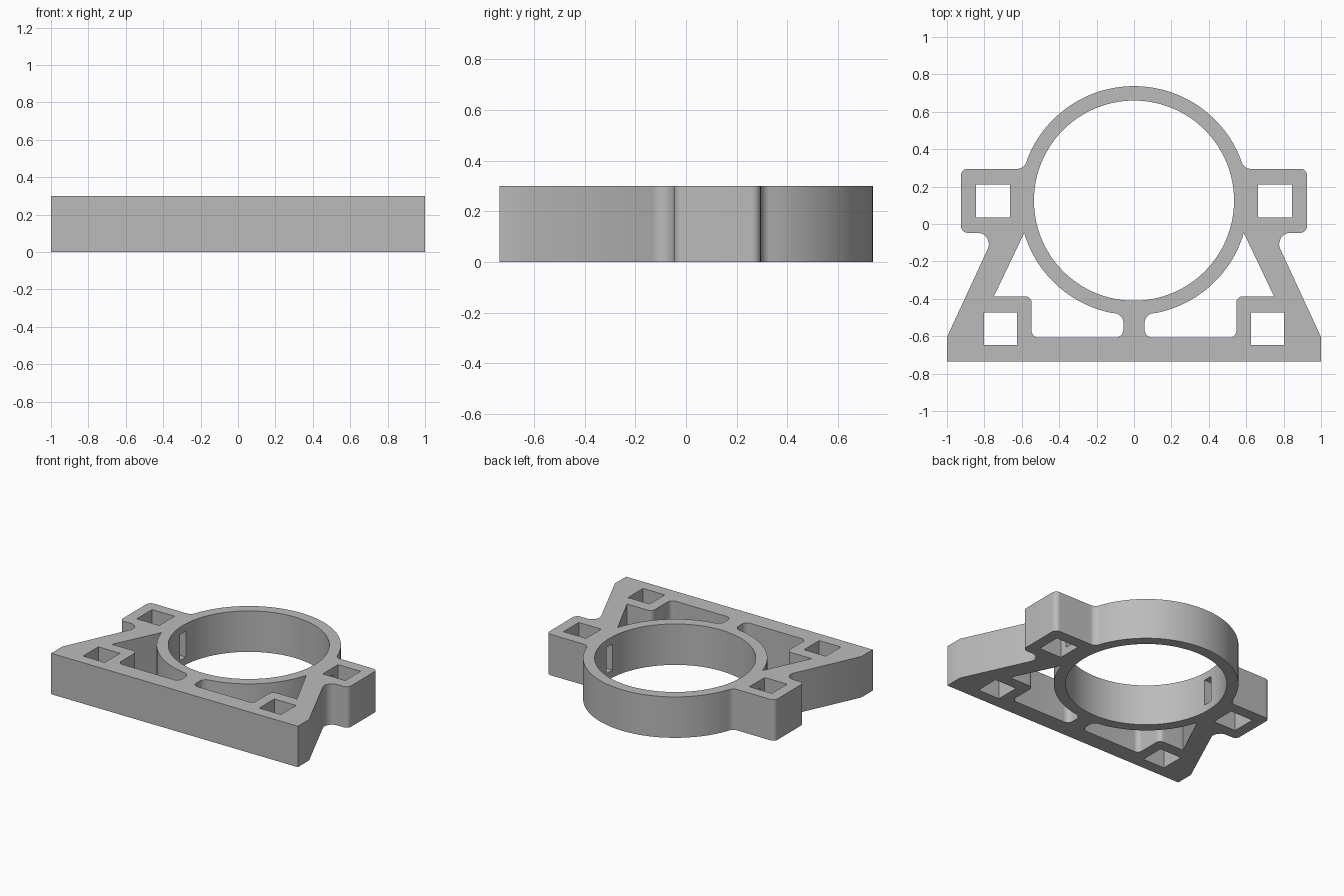
import bpy, bmesh
from math import cos, sin, tan, radians
from mathutils import Vector

HEIGHT = 0.30
CENTRE_Y = 0.125
R_OUT, R_IN = 0.612, 0.535

cube = bpy.data.objects.get("Cube")
if cube:
    bpy.data.objects.remove(cube, do_unlink=True)

grey = bpy.data.materials.new("plain grey")
grey.use_nodes = True
colour = (0.5, 0.5, 0.5, 1)
grey.diffuse_color = colour
grey.node_tree.nodes["Principled BSDF"].inputs["Base Color"].default_value = colour


def arc(radius, start, end, steps):
    """Points on a circle around the ring centre, angles in degrees."""
    angles = [radians(start + (end - start) * i / steps) for i in range(steps + 1)]
    return [(radius * cos(a), CENTRE_Y + radius * sin(a), 0) for a in angles]


def rounded(corners, steps=8):
    """Turn (x, y, radius) corners into a point list with filleted corners."""
    points = []
    for i, (x, y, r) in enumerate(corners):
        p = Vector((x, y))
        if not r:
            points.append(p)
            continue
        a = (Vector(corners[i - 1][:2]) - p).normalized()
        b = (Vector(corners[(i + 1) % len(corners)][:2]) - p).normalized()
        half = a.angle(b) / 2
        centre = p + (a + b).normalized() * (r / sin(half))
        start = p + a * (r / tan(half)) - centre
        end = p + b * (r / tan(half)) - centre
        for k in range(steps + 1):
            spoke = start.lerp(end, k / steps).normalized()
            points.append(centre + spoke * r)
    return points


def mirrored(points):
    return [Vector((-p[0], p[1])) for p in reversed(points)]


def box(x0, x1, y0, y1):
    return [(x0, y0), (x1, y0), (x1, y1), (x0, y1)]


def prism(name, points, z0, z1):
    """Closed solid object from an outline."""
    bm = bmesh.new()
    low = [bm.verts.new((p[0], p[1], z0)) for p in points]
    high = [bm.verts.new((p[0], p[1], z1)) for p in points]
    bm.faces.new(low[::-1])
    bm.faces.new(high)
    for i in range(len(points)):
        bm.faces.new((low[i - 1], low[i], high[i], high[i - 1]))
    bmesh.ops.recalc_face_normals(bm, faces=bm.faces)
    mesh = bpy.data.meshes.new(name)
    bm.to_mesh(mesh)
    bm.free()
    mesh.materials.append(grey)
    obj = bpy.data.objects.new(name, mesh)
    bpy.context.collection.objects.link(obj)
    return obj


# Outer outline: foot, sloping leg, side lug and ring, mirrored
side = [(1, -0.735, 0), (1, -0.605, 0), (0.742, -0.047, 0.06),
        (0.925, -0.047, 0.035), (0.925, 0.295, 0.035), (0.588, 0.295, 0.05)]
half_outline = rounded(side + arc(R_OUT, 22, 90, 40))
bracket = prism("ring_bracket", half_outline + mirrored(half_outline)[1:], 0, HEIGHT)

# Openings: ring bore, then window, square sockets and wall slot on each side
window = rounded(arc(R_OUT, -78, -16.4, 36) + [
    (0.749, -0.387, 0), (0.547, -0.387, 0.035), (0.547, -0.607, 0.035),
    (0.057, -0.607, 0.042), (0.057, -0.485, 0.05)])
bore = arc(R_IN, 0, 360, 128)[:-1]
under, over = -0.1, HEIGHT + 0.1
openings = [(bore, under, over)]
for outline, z0, z1 in [(window, under, over),
                        (box(0.663, 0.845, 0.035, 0.212), under, over),
                        (box(0.626, 0.802, -0.648, -0.473), under, over),
                        (box(0.50, 0.70, 0.09, 0.16), 0.055, 0.245)]:
    openings += [(outline, z0, z1), (mirrored(outline), z0, z1)]

for outline, z0, z1 in openings:
    cutter = prism("opening_cutter", outline, z0, z1)
    cutter.hide_render = True
    cut = bracket.modifiers.new("opening", "BOOLEAN")
    cut.operation = "DIFFERENCE"
    cut.solver = "EXACT"
    cut.object = cutter

# Bake the cuts and remove the cutters
graph = bpy.context.evaluated_depsgraph_get()
solid = bpy.data.meshes.new_from_object(bracket.evaluated_get(graph))
cutters = [m.object for m in bracket.modifiers]
bracket.modifiers.clear()
bracket.data = solid
for cutter in cutters:
    bpy.data.objects.remove(cutter, do_unlink=True)

bpy.ops.object.select_all(action="DESELECT")
bracket.select_set(True)
bpy.context.view_layer.objects.active = bracket
bpy.ops.object.shade_smooth_by_angle(angle=radians(30))
